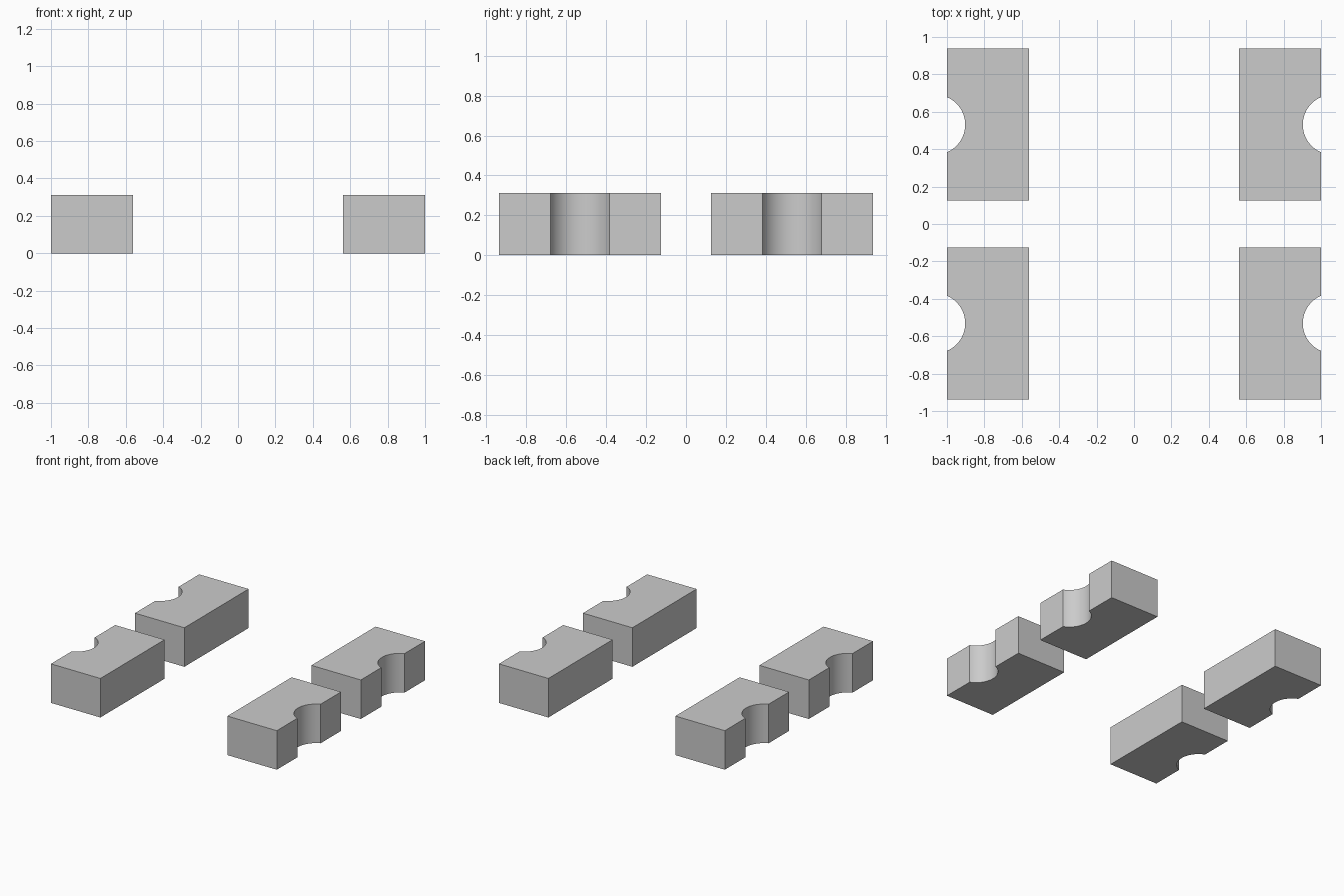
import bpy, bmesh
from math import asin, sin, cos

if "Cube" in bpy.data.objects:
    bpy.data.objects.remove(bpy.data.objects["Cube"])

X_IN, X_OUT = 0.5625, 1.0
Y_IN, Y_OUT = 0.125, 0.9375
HEIGHT = 0.3125
NOTCH_X, NOTCH_Y, NOTCH_R, SEGMENTS = 1.0625, 0.531, 0.16, 24
HALF_CHORD = (NOTCH_R ** 2 - (NOTCH_X - X_OUT) ** 2) ** 0.5


def block_profile():
    """Rectangle with a round notch in its outer side, counter-clockwise."""
    half = asin(HALF_CHORD / NOTCH_R)
    angles = [-half + 2 * half * i / SEGMENTS for i in range(SEGMENTS + 1)]
    arc = [(NOTCH_X - NOTCH_R * cos(a), NOTCH_Y + NOTCH_R * sin(a)) for a in angles]
    return [(X_IN, Y_IN), (X_OUT, Y_IN), *arc, (X_OUT, Y_OUT), (X_IN, Y_OUT)]


def make_block(name, sx, sy):
    bm = bmesh.new()
    base = bm.faces.new([bm.verts.new((x * sx, y * sy, 0)) for x, y in block_profile()])
    top = bmesh.ops.extrude_face_region(bm, geom=[base], use_keep_orig=True)["geom"]
    bmesh.ops.translate(bm, vec=(0, 0, HEIGHT),
                        verts=[g for g in top if isinstance(g, bmesh.types.BMVert)])
    bmesh.ops.recalc_face_normals(bm, faces=bm.faces)
    mesh = bpy.data.meshes.new(name)
    bm.to_mesh(mesh)
    bm.free()
    block = bpy.data.objects.new(name, mesh)
    bpy.context.collection.objects.link(block)
    # Smooth notch wall, crisp block edges
    bpy.ops.object.select_all(action="DESELECT")
    block.select_set(True)
    bpy.context.view_layer.objects.active = block
    bpy.ops.object.shade_smooth_by_angle(angle=0.5)


# Four notched blocks, mirrored across both axes
for side, sx in (("left", -1), ("right", 1)):
    for end, sy in (("front", -1), ("back", 1)):
        make_block(f"{end}_{side}_block", sx, sy)
